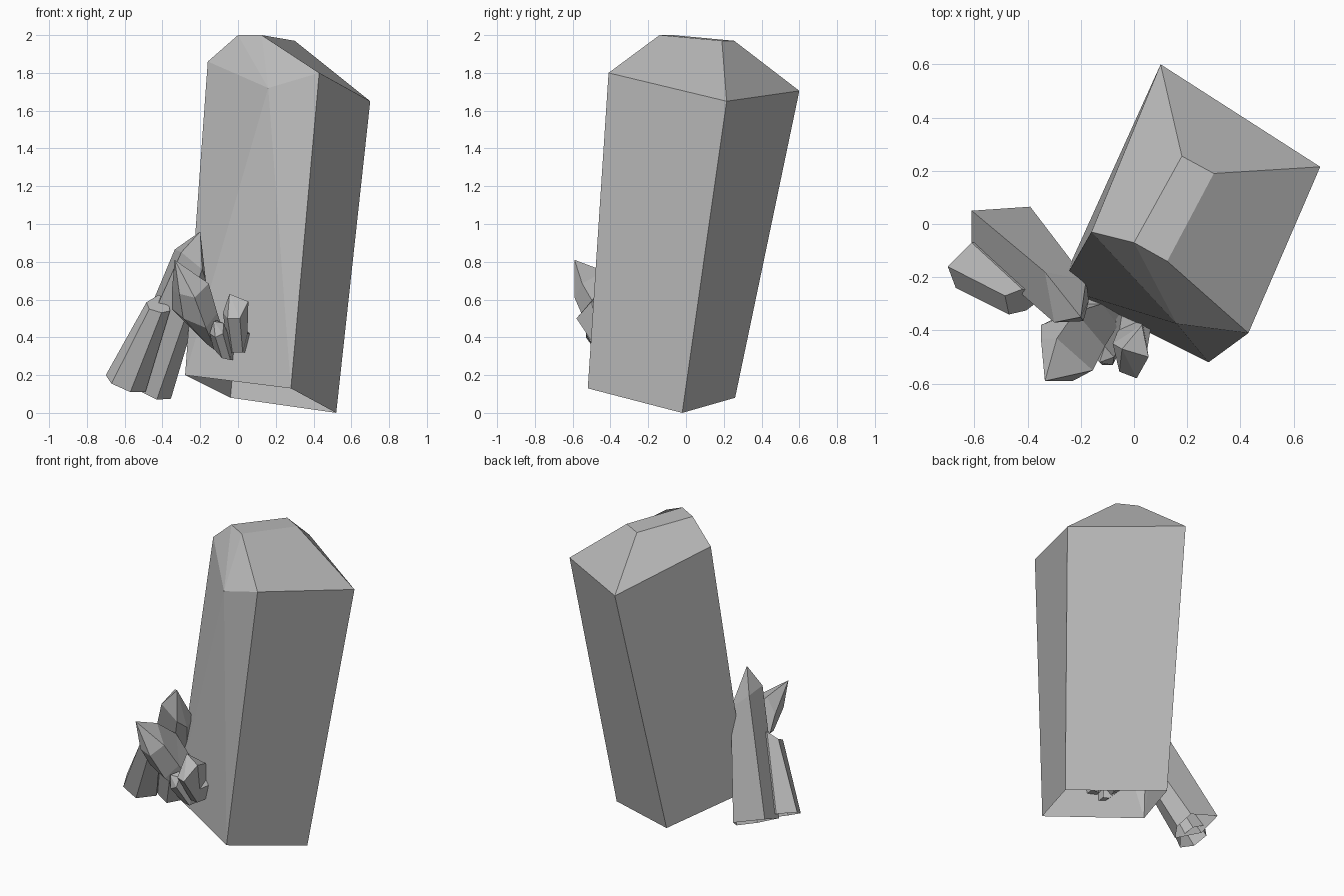
import bpy
import bmesh
from mathutils import Vector

cube = bpy.data.objects.get("Cube")
if cube:
    bpy.data.objects.remove(cube, do_unlink=True)


def make_material(name, color):
    mat = bpy.data.materials.new(name)
    mat.use_nodes = True
    mat.diffuse_color = color
    mat.node_tree.nodes["Principled BSDF"].inputs["Base Color"].default_value = color
    return mat


stone = make_material("grey crystal", (0.5, 0.5, 0.5, 1))


def finish(name, bm):
    """Turn the bmesh into a flat shaded object."""
    bmesh.ops.recalc_face_normals(bm, faces=bm.faces[:])
    mesh = bpy.data.meshes.new(name)
    bm.to_mesh(mesh)
    bm.free()
    mesh.materials.append(stone)
    obj = bpy.data.objects.new(name, mesh)
    bpy.context.collection.objects.link(obj)
    return obj


def crystal(name, rings, tip=None, root=None):
    """Loft facets through rings from top to bottom, close the top, leave the base open."""
    if root:
        # sink the last ring into the big crystal
        rings = rings + [[tuple(Vector(p) + Vector(root)) for p in rings[-1]]]
    bm = bmesh.new()
    loops = [[bm.verts.new(p) for p in ring] for ring in rings]
    count = len(loops[0])
    for upper, lower in zip(loops, loops[1:]):
        for i in range(count):
            j = (i + 1) % count
            bm.faces.new((upper[i], upper[j], lower[j], lower[i]))
    if tip:
        point = bm.verts.new(tip)
        for i in range(count):
            bm.faces.new((point, loops[0][i], loops[0][(i + 1) % count]))
    else:
        bm.faces.new(loops[0])
    return finish(name, bm)


# Big leaning crystal: open base, uneven shoulder, sliced flat top
corners = {
    "base_left": (-.28, -.24, .2), "base_front": (.28, -.52, .13),
    "base_right": (.52, -.02, 0), "base_back": (-.04, .26, .08),
    "left": (-.16, -.03, 1.86), "chip": (.16, -.375, 1.72),
    "front": (.43, -.41, 1.8), "right": (.7, .215, 1.65), "back": (.1, .6, 1.705),
    "top_left": (0, -.07, 2), "top_front": (.125, -.14, 2),
    "top_right": (.3, .19, 1.97), "top_back": (.18, .255, 1.97),
}
facets = [
    "top_left top_front top_right top_back",
    "top_front front right top_right",
    "top_right right back top_back",
    "top_back back left top_left",
    "top_left left chip", "top_left chip top_front", "top_front chip front",
    "left base_left chip", "chip base_left base_front", "chip base_front front",
    "front base_front base_right right",
    "right base_right base_back back",
    "back base_back base_left", "back base_left left",
]
bm = bmesh.new()
verts = {key: bm.verts.new(co) for key, co in corners.items()}
for facet in facets:
    bm.faces.new([verts[key] for key in facet.split()])
finish("main_crystal", bm)

# Pointed crystal leaning on the big one from the left
crystal("tall_side_crystal", [
    [(-.335, -.18, .865), (-.18, -.21, .73), (-.17, -.29, .7), (-.19, -.365, .76), (-.3, -.37, .85)],
    [(-.61, .05, .21), (-.39, .065, .135), (-.355, -.02, .075), (-.43, -.13, .07), (-.61, -.1, .16)],
], tip=(-.2, -.35, .96))

# Blunt six sided crystal beside it
crystal("blunt_side_crystal", [
    [(-.42, -.245, .625), (-.485, -.27, .585), (-.47, -.34, .55),
     (-.405, -.325, .53), (-.36, -.29, .54), (-.37, -.25, .59)],
    [(-.61, -.07, .2), (-.7, -.16, .2), (-.67, -.24, .155),
     (-.57, -.25, .11), (-.49, -.15, .11), (-.52, -.07, .15)],
])

# Crystals growing out of the front face
crystal("front_large_crystal", [
    [(-.29, -.43, .75), (-.35, -.43, .65), (-.31, -.575, .63), (-.23, -.59, .61), (-.155, -.55, .685)],
    [(-.22, -.33, .66), (-.35, -.38, .55), (-.29, -.5, .5), (-.17, -.52, .45), (-.11, -.46, .53)],
    [(-.12, -.3, .5), (-.18, -.3, .4), (-.16, -.38, .36), (-.12, -.4, .33), (-.06, -.38, .38)],
], tip=(-.335, -.59, .81), root=(.04, .12, 0))

crystal("front_right_crystal", [
    [(.055, -.5, .59), (.01, -.58, .5), (-.055, -.555, .5), (-.08, -.45, .53), (.03, -.38, .55)],
    [(.05, -.47, .42), (.025, -.46, .32), (-.03, -.45, .32), (-.06, -.4, .38), (.03, -.36, .45)],
], tip=(-.045, -.47, .63), root=(.02, .12, 0))

crystal("front_small_crystal", [
    [(-.075, -.5, .475), (-.08, -.53, .42), (-.12, -.53, .4), (-.15, -.5, .42), (-.11, -.46, .49)],
    [(-.03, -.42, .36), (-.04, -.45, .28), (-.085, -.45, .29), (-.13, -.42, .34), (-.07, -.38, .4)],
], tip=(-.13, -.52, .485), root=(.02, .14, 0))
